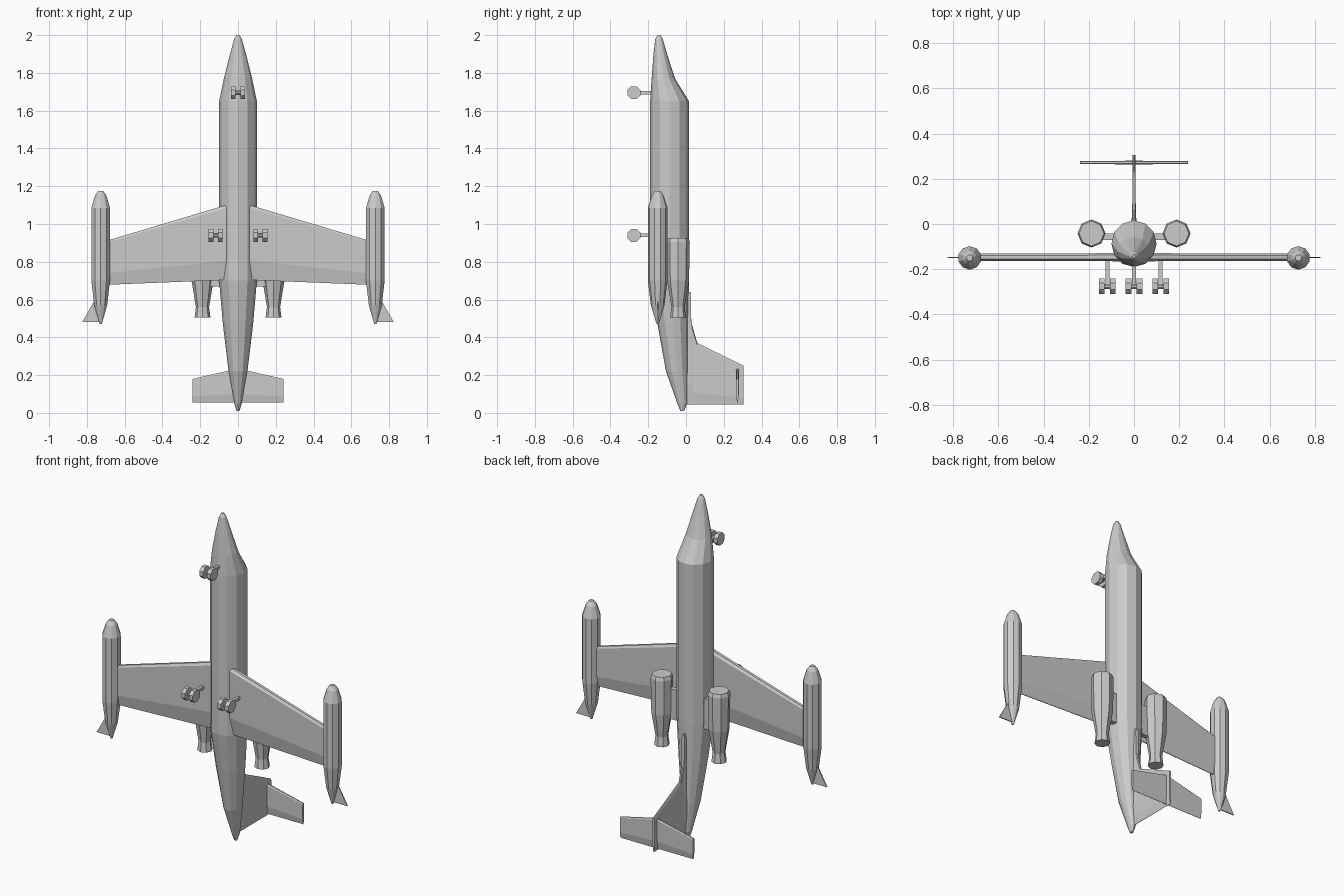
import bpy
from math import sin, cos, pi

if "Cube" in bpy.data.objects:
    bpy.data.objects.remove(bpy.data.objects["Cube"])


def make(name, verts, faces, mirror=False):
    me = bpy.data.meshes.new(name)
    me.from_pydata(verts, [], faces)
    ob = bpy.data.objects.new(name, me)
    bpy.context.collection.objects.link(ob)
    if mirror:
        ob.modifiers.new("Mirror", 'MIRROR').use_mirror_merge = False
    # consistent outward normals
    import bmesh
    bm = bmesh.new()
    bm.from_mesh(me)
    bmesh.ops.recalc_face_normals(bm, faces=bm.faces)
    bm.to_mesh(me)
    bm.free()
    return ob


def skin(name, rings, mirror=False):
    """Join equal-length rings of points into a capped solid."""
    n = len(rings[0])
    faces = [tuple(range(n)), tuple(range((len(rings) - 1) * n, len(rings) * n))]
    for k in range(len(rings) - 1):
        for i in range(n):
            j = (i + 1) % n
            faces.append((k * n + i, k * n + j, (k + 1) * n + j, (k + 1) * n + i))
    return make(name, [p for r in rings for p in r], faces, mirror)


def body(name, cx, sections, n, mirror=False, turn=0.0):
    """Round body along z; sections are (z, centre y, x radius, y radius)."""
    rings = [[(cx + rx * sin(2 * pi * (i + turn) / n), cy + ry * cos(2 * pi * (i + turn) / n), z)
              for i in range(n)] for z, cy, rx, ry in sections]
    return skin(name, rings, mirror)


def foil(name, stations, place, mirror=False, hinge=0.74):
    """Wing-like panel; stations are (span, leading z, trailing z, half thickness)."""
    rings = []
    for s, le, te, t in stations:
        c = le - te
        prof = [(le, .5), (le - .04 * c, 1), (le - hinge * c, 1), (te, .12)]
        pts = [(z, h * t) for z, h in prof] + [(z, -h * t) for z, h in reversed(prof)]
        rings.append([place(s, h, z) for z, h in pts])
    return skin(name, rings, mirror)


def box(name, a, b, mirror=False):
    rings = [[(a[0], a[1], z), (b[0], a[1], z), (b[0], b[1], z), (a[0], b[1], z)] for z in (a[2], b[2])]
    return skin(name, rings, mirror)


# Fuselage
body("fuselage", 0, [(2.0, -.143, .008, .008), (1.98, -.143, .02, .02), (1.89, -.135, .045, .038),
                     (1.77, -.12, .075, .062), (1.65, -.087, .1, .103), (.70, -.087, .1, .103),
                     (.47, -.07, .08, .081), (.22, -.048, .05, .058), (.05, -.02, .02, .026),
                     (.01, -.02, .008, .01)], 12)

# Main wings
foil("wing", [(.03, 1.11, .705, .018), (.70, .91, .678, .016)],
     lambda s, h, z: (s, -.147 + h, z), True)

# Wing tip tanks and their small fins
body("tip_tank", .727, [(1.175, -.15, .014, .014), (1.15, -.15, .032, .032), (1.085, -.15, .052, .052),
                        (.70, -.15, .052, .052), (.57, -.15, .036, .036), (.47, -.15, .006, .006)],
     10, True)
tri = [(.74, .60), (.765, .585), (.825, .48), (.735, .48)]
skin("tank_fin", [[(x, y, z) for x, z in tri] for y in (-.151, -.145)], True)

# Engines and pylons
body("engine", .188, [(.925, -.042, .055, .055), (.905, -.042, .062, .062), (.70, -.042, .058, .058),
                      (.56, -.042, .035, .035), (.505, -.042, .042, .042)], 8, True)
box("engine_pylon", (.07, -.07, .67), (.15, -.042, .85), True)

# T-tail
foil("tail_fin", [(-.02, .64, .045, .01), (.026, .64, .045, .01), (.028, .48, .045, .009),
                  (.06, .37, .045, .008), (.305, .25, .045, .006)],
     lambda s, h, z: (h, s, z), hinge=.82)
foil("tailplane", [(-.24, .18, .055, .007), (0, .235, .055, .008), (.24, .18, .055, .007)],
     lambda s, h, z: (s, .272 + h, z))


# Landing gear: strut, axle and a pair of eight-sided wheels
def gear(prefix, cx, z, top, mirror):
    def disc(name, x0, x1, r):
        rings = [[(x, -.276 + r * cos(pi * (i + .5) / 4), z + r * sin(pi * (i + .5) / 4))
                  for i in range(8)] for x in (x0, x1)]
        skin(name, rings, mirror)
    box(prefix + "_strut", (cx - .009, -.285, z - .009), (cx + .009, top, z + .009), mirror)
    disc(prefix + "_axle", cx - .02, cx + .02, .012)
    for side, label in ((-1, "inner"), (1, "outer")):
        disc(f"{prefix}_{label}_wheel", cx + side * .012, cx + side * .037, .037)


gear("nose_gear", 0, 1.695, -.15, False)
gear("main_gear", .118, .94, -.14, True)
